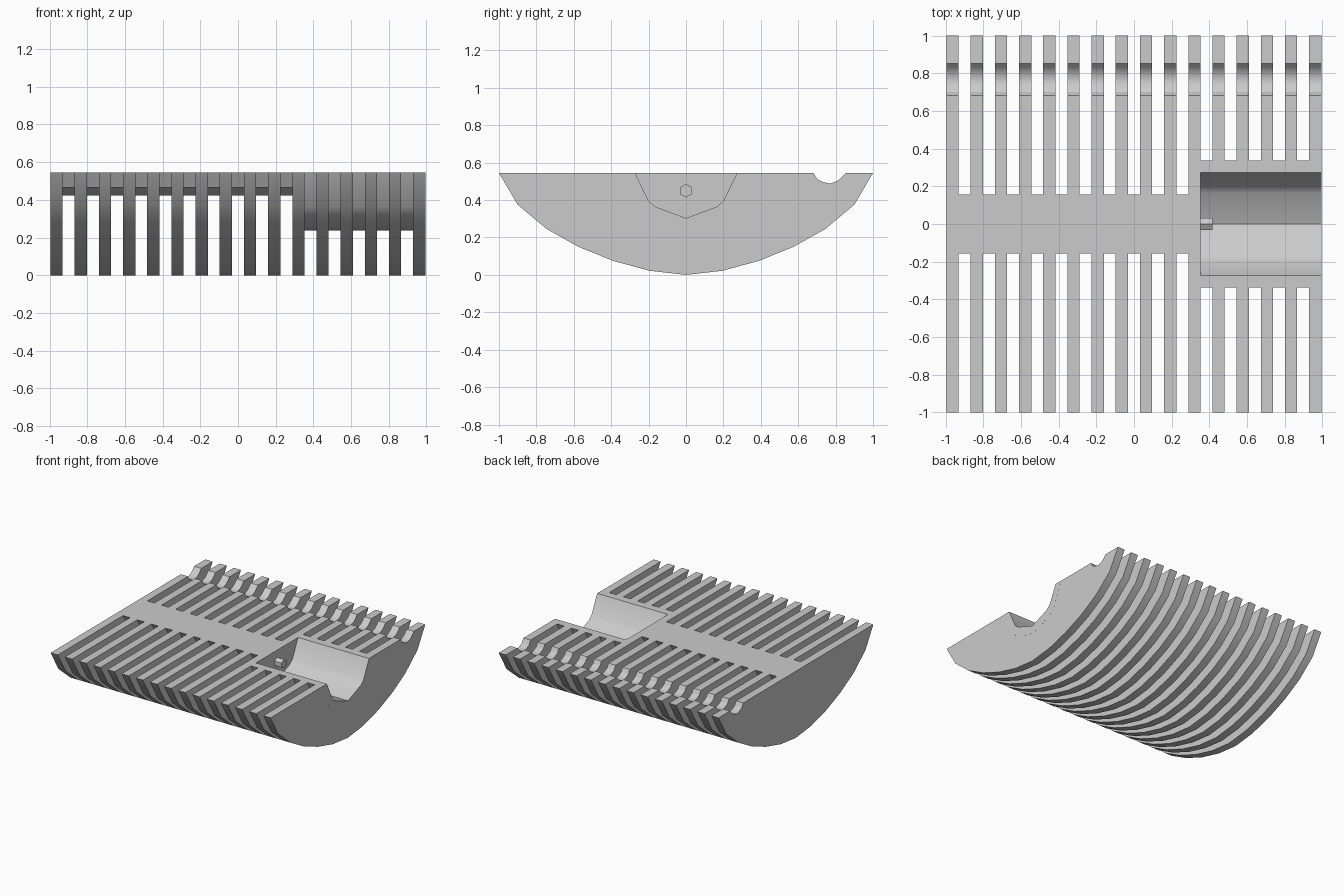
import bpy
import bmesh
import math

cube = bpy.data.objects.get("Cube")
if cube:
    bpy.data.objects.remove(cube, do_unlink=True)

grey = bpy.data.materials.new("light grey")
grey.use_nodes = True
colour = (0.6, 0.6, 0.6, 1)
grey.diffuse_color = colour
grey.node_tree.nodes["Principled BSDF"].inputs["Base Color"].default_value = colour

TOP = 0.545
PITCH = 0.1283
WIDTH = 0.065
START = -0.995
PLAIN, OPEN = 11, 5          # ribs without and with the pocket
WALL = START + (PLAIN - 1) * PITCH + WIDTH


def mirrored(half):
    """Complete a profile, given from +y to the centre line, on the -y side."""
    return half + [(-y, z) for y, z in reversed(half) if y > 0]


def prism(name, profile, x0, x1, copies=1):
    """Extrude a (y, z) outline along x and repeat it at the rib pitch."""
    bm = bmesh.new()
    face = bm.faces.new([bm.verts.new((x0, y, z)) for y, z in profile])
    ext = bmesh.ops.extrude_face_region(bm, geom=[face])
    moved = [v for v in ext["geom"] if isinstance(v, bmesh.types.BMVert)]
    bmesh.ops.translate(bm, verts=moved, vec=(x1 - x0, 0, 0))
    bmesh.ops.recalc_face_normals(bm, faces=bm.faces)
    mesh = bpy.data.meshes.new(name)
    bm.to_mesh(mesh)
    bm.free()
    mesh.materials.append(grey)
    mesh.shade_smooth()
    mesh.set_sharp_from_angle(angle=math.radians(32))
    obj = bpy.data.objects.new(name, mesh)
    bpy.context.collection.objects.link(obj)
    if copies > 1:
        arr = obj.modifiers.new("repeat", "ARRAY")
        arr.count = copies
        arr.use_relative_offset = False
        arr.use_constant_offset = True
        arr.constant_offset_displace = (PITCH, 0, 0)
    return obj


# Outlines: curved belly, rod groove, pocket and its outer shell
belly = mirrored([(1, TOP), (0.9, 0.375), (0.745, 0.245), (0.575, 0.15),
                  (0.39, 0.075), (0.195, 0.022), (0, 0)])
groove = [(0.682, TOP), (0.7, 0.513), (0.735, 0.495), (0.77, 0.488),
          (0.81, 0.503), (0.83, 0.52), (0.853, TOP)]
pocket = mirrored([(0.272, TOP), (0.2, 0.395), (0.165, 0.365), (0, 0.303)])
shell = mirrored([(0.336, TOP), (0.255, 0.36), (0.205, 0.312),
                  (0.1, 0.262), (0, 0.238)])
bridge = mirrored([(0.157, TOP), (0.11, 0.465), (0, 0.422)])

# Ribs
prism("plain_ribs", belly + groove, START, START + WIDTH, PLAIN)
first_open = START + PLAIN * PITCH
prism("pocket_ribs", belly + shell[::-1] + groove,
      first_open, first_open + WIDTH, OPEN)

# Spine pieces joining the plain ribs
prism("spine_bridges", bridge, START + WIDTH, START + PITCH, PLAIN - 1)

# Trough around the open-ended pocket
prism("pocket_trough", shell + pocket[::-1], WALL, -START)

# Small hexagonal peg on the pocket wall
hexagon = [(0.036 * math.sin(i * math.pi / 3),
            0.45 + 0.036 * math.cos(i * math.pi / 3)) for i in range(6)]
prism("peg", hexagon, WALL - 0.01, WALL + 0.063)
